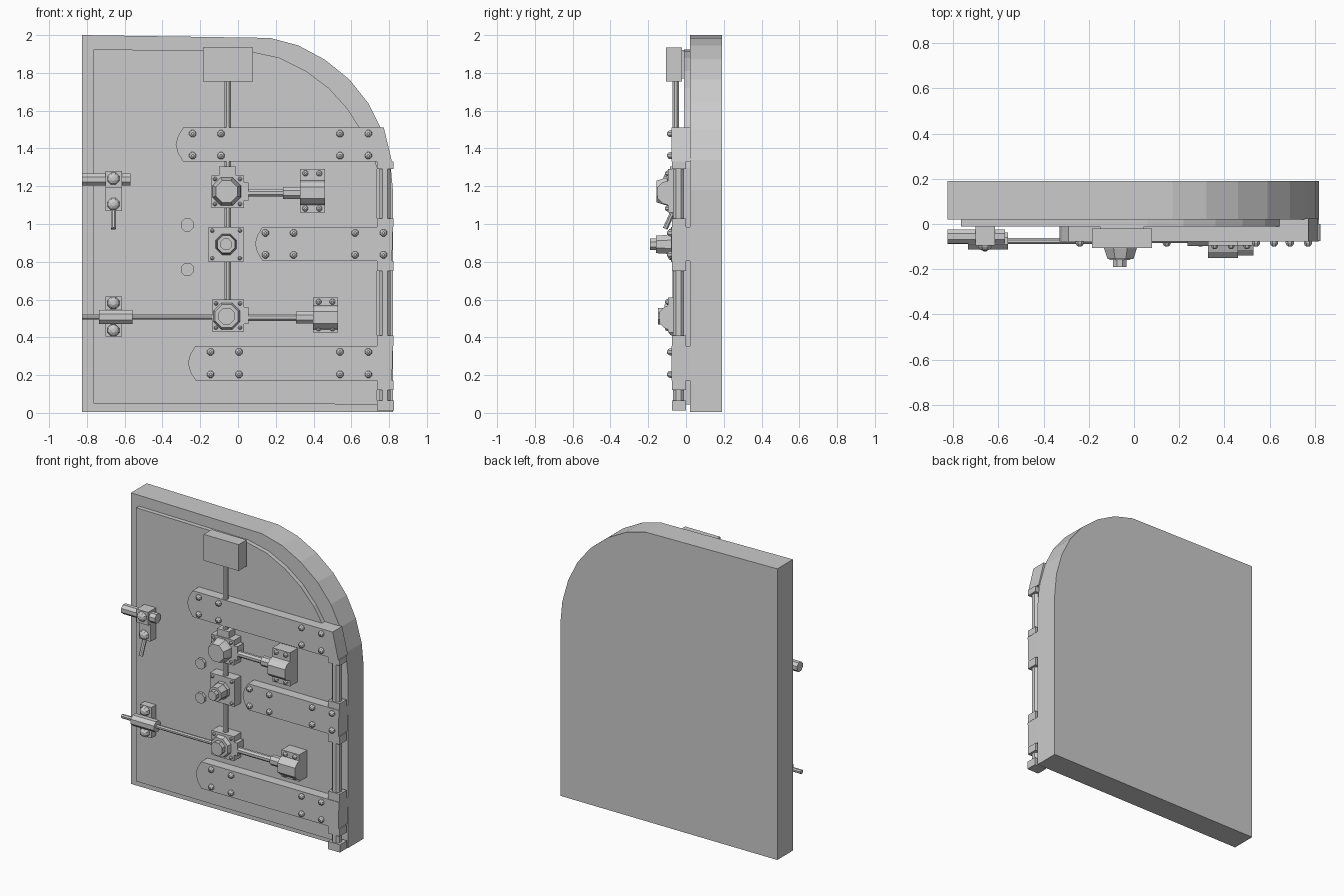
import bpy, bmesh, math
from mathutils import Vector

if "Cube" in bpy.data.objects:
    bpy.data.objects.remove(bpy.data.objects["Cube"])


def make(name, bm):
    bmesh.ops.recalc_face_normals(bm, faces=bm.faces)
    me = bpy.data.meshes.new(name)
    bm.to_mesh(me)
    bm.free()
    ob = bpy.data.objects.new(name, me)
    bpy.context.collection.objects.link(ob)
    return ob


def prism(name, pts, y0, y1):
    """Extrude an (x, z) outline from y0 to y1."""
    bm = bmesh.new()
    a = [bm.verts.new((x, y0, z)) for x, z in pts]
    b = [bm.verts.new((x, y1, z)) for x, z in pts]
    n = len(pts)
    bm.faces.new(a)
    bm.faces.new(b)
    for i in range(n):
        bm.faces.new((a[i], a[(i + 1) % n], b[(i + 1) % n], b[i]))
    return make(name, bm)


def box(name, x0, x1, y0, y1, z0, z1):
    return prism(name, [(x0, z0), (x1, z0), (x1, z1), (x0, z1)], y0, y1)


def lathe(name, p, q, rings, n=8):
    """Faceted solid about the line p-q; rings are (fraction along, radius)."""
    p, q = Vector(p), Vector(q)
    d = q - p
    u = d.orthogonal().normalized()
    v = d.normalized().cross(u)
    bm = bmesh.new()
    loops = []
    for t, r in rings:
        loops.append([bm.verts.new(p + d * t + r * (u * math.cos(a) + v * math.sin(a)))
                      for a in (math.tau * (i + .5) / n for i in range(n))])
    bm.faces.new(loops[0])
    bm.faces.new(loops[-1])
    for a, b in zip(loops, loops[1:]):
        for i in range(n):
            bm.faces.new((a[i], a[(i + 1) % n], b[(i + 1) % n], b[i]))
    return make(name, bm)


def rod(name, p, q, r, n=8):
    return lathe(name, p, q, [(0, r), (1, r)], n)


def rivet(name, x, z, y, r=.02, h=.022):
    return lathe(name, (x, y + .005, z), (x, y - h, z),
                 [(0, r), (.45, r), (.8, r * .75), (1, r * .35)])


# door slab with rounded upper corner
prism("door_slab", [(-.825, .005), (.82, .005), (.82, 1.18), (.805, 1.34), (.76, 1.5),
                    (.69, 1.64), (.59, 1.765), (.46, 1.87), (.32, 1.945), (.17, 1.985),
                    (-.825, 2)], .02, .19)
# raised inner panel
prism("raised_panel", [(-.765, .05), (.735, .045), (.735, 1.3), (.71, 1.39), (.65, 1.5),
                       (.58, 1.61), (.48, 1.72), (.36, 1.81), (.22, 1.88), (.06, 1.915),
                       (-.765, 1.925)], -.01, .03)


# hinge straps: left end, bottom, top, knuckle range, top right x, rivet columns
def strap(name, x0, z0, z1, k0, k1, xt, cols):
    h = z1 - z0
    end = [(x0 + .04, z1), (x0 + .012, z1 - h * .25), (x0, z1 - h * .5),
           (x0 + .012, z0 + h * .25), (x0 + .04, z0)]
    prism(name, end + [(.815, z0), (xt, z1)], -.078, .025)
    for i, x in enumerate(cols):
        for z in (z0 + .032, z1 - .032):
            rivet(name + "_rivet", x, z, -.078)
    for a, b in ((k0, z0), (z1, k1)):
        if b - a > .005:
            box(name + "_knuckle", .735, .822, -.074, 0, a, b)


strap("top_strap", -.33, 1.33, 1.51, 1.29, 1.51, .772, (-.24, -.09, .54, .69))
strap("middle_strap", .09, .805, .985, .75, 1.03, .82, (.145, .295, .62, .77))
strap("bottom_strap", -.265, .172, .355, .12, .41, .82, (-.145, .005, .54, .69))
box("hinge_foot", .735, .825, -.075, 0, .012, .065)
rod("hinge_pin", (.778, -.04, .03), (.778, -.04, 1.35), .032)

# upper lock case and vertical drive shaft
box("lock_case", -.185, .08, -.107, -.02, 1.755, 1.935)
box("lock_case_base", -.15, .045, -.03, -.005, 1.77, 1.92)
rod("vertical_shaft", (-.055, -.055, .47), (-.055, -.055, 1.78), .018)


# gear housings with corner bolts
def housing(name, x, z, w, y):
    box(name + "_plate", x - w, x + w, y, -.005, z - w, z + w)
    for sx in (-1, 1):
        for sz in (-1, 1):
            rivet(name + "_bolt", x + sx * (w - .02), z + sz * (w - .02), y, .011, .012)


housing("upper_gear", -.055, 1.172, .086, -.09)
lathe("upper_gear_cap", (-.06, -.085, 1.172), (-.06, -.155, 1.172),
      [(0, .082), (.35, .078), (1, .062)])
box("upper_gear_top_collar", -.1, -.01, -.085, -.02, 1.25, 1.305)
box("upper_gear_side_collar", .02, .055, -.085, -.02, 1.125, 1.22)

housing("handle", -.063, .892, .093, -.08)
lathe("handle_hub", (-.063, -.075, .892), (-.063, -.16, .892),
      [(0, .06), (.3, .057), (.3, .054), (1, .05)])
rod("handle_spindle", (-.063, -.155, .892), (-.063, -.19, .892), .033)

housing("lower_gear", -.053, .515, .084, -.09)
lathe("lower_gear_cap", (-.06, -.085, .512), (-.06, -.115, .512), [(0, .078), (1, .066)])
rod("lower_gear_nut", (-.06, -.11, .512), (-.06, -.147, .512), .047)
box("lower_gear_collar", .025, .055, -.085, -.02, .47, .56)


# right bolt guides: flanged bracket with raised centre, shaft and sleeve
def guide(name, x0, x1, zc, hz, zr, depth):
    box(name + "_flange", x0, x1, -.095, -.005, zc - hz, zc + hz)
    sec = [(-.09, -.6), (depth + .025, -.5), (depth, -.28), (depth, .28),
           (depth + .025, .5), (-.09, .6)]
    bm = bmesh.new()
    a, b = ([bm.verts.new((x, y, zr + t * .11)) for y, t in sec] for x in (x0, x1))
    bm.faces.new(a)
    bm.faces.new(b)
    for i in range(6):
        bm.faces.new((a[i], a[i - 1], b[i - 1], b[i]))
    make(name + "_bridge", bm)
    for x in (x0 + .03, x1 - .03):
        for z in (zc - hz + .022, zc + hz - .022):
            rivet(name + "_bolt", x, z, -.095, .016, .016)
    rod(name + "_shaft", (0, -.065, zr), (x0 + .02, -.065, zr), .021)
    rod(name + "_sleeve", (x0 - .09, -.065, zr), (x0 + .02, -.065, zr), .034)


guide("upper_guide", .327, .46, 1.175, .115, 1.165, -.15)
guide("lower_guide", .397, .53, .518, .092, .505, -.14)

# left upper latch bolt with slanted grip
box("latch_plate", -.702, -.615, -.07, -.005, 1.07, 1.28)
rod("latch_bolt", (-.825, -.055, 1.235), (-.57, -.055, 1.235), .034)
box("latch_clamp", -.702, -.615, -.095, -.03, 1.19, 1.28)
for zz, yy in ((1.24, -.09), (1.105, -.067)):
    rivet("latch_screw", -.66, zz, yy, .034, .028)
rod("latch_grip", (-.66, -.065, 1.075), (-.66, -.11, .975), .014)

# left lower throw rod and guide sleeve
box("rod_guide_plate", -.702, -.615, -.06, -.005, .405, .615)
rod("throw_rod", (-.825, -.076, .507), (-.1, -.076, .507), .014)
rod("rod_guide_sleeve", (-.735, -.075, .507), (-.558, -.075, .507), .04)
for zz in (.582, .437):
    rivet("rod_guide_screw", -.66, zz, -.057, .034, .035)

# keyhole covers
for zz in (.995, .76):
    rod("keyhole_cover", (-.268, 0, zz), (-.268, -.03, zz), .037)
